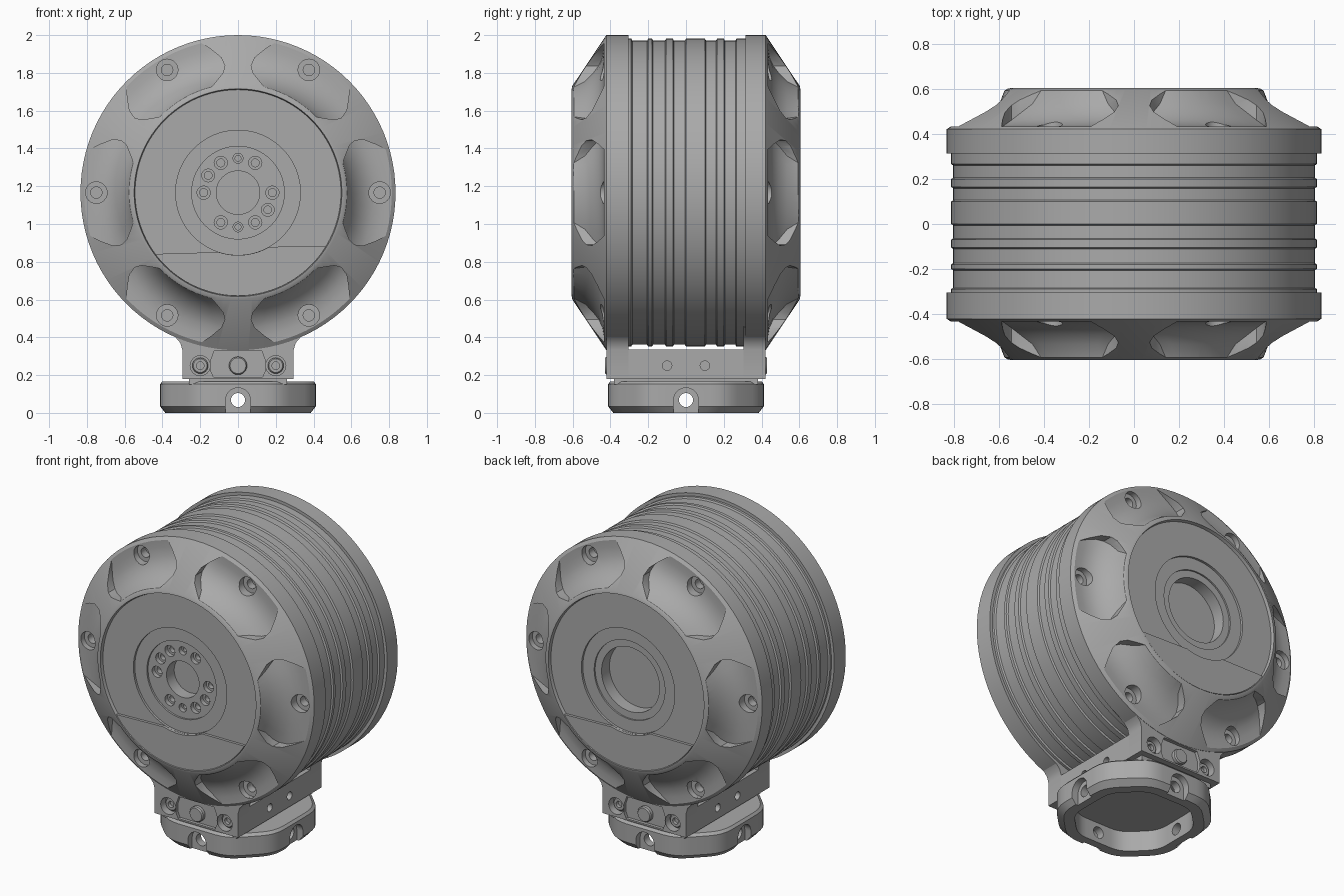
import bpy, bmesh
from math import sin, cos, pi, radians
from mathutils import Vector, Matrix

old = bpy.data.objects.get("Cube")
if old:
    bpy.data.objects.remove(old, do_unlink=True)

grey = bpy.data.materials.new("satin_grey")
grey.use_nodes = True
GREY = (0.40, 0.40, 0.40, 1)
grey.diffuse_color = GREY
grey.node_tree.nodes["Principled BSDF"].inputs["Base Color"].default_value = GREY

AXIS = 1.166  # height of the drum's axis
TURN = Matrix.Rotation(pi, 4, "Z")


def loft(bm, rings, m=Matrix()):
    rows = [[bm.verts.new(m @ Vector(p)) for p in ring] for ring in rings]
    for a, b in zip(rows, rows[1:]):
        for i in range(len(a)):
            j = (i + 1) % len(a)
            bm.faces.new((a[i], a[j], b[j], b[i]))
    bm.faces.new(rows[0])
    bm.faces.new(rows[-1])


def arc(r, a0, a1, n, cx=0, cz=0):
    return [(cx + r * cos(a0 + (a1 - a0) * i / n), cz + r * sin(a0 + (a1 - a0) * i / n))
            for i in range(n + 1)]


def lathe(bm, profile, x=0, z=AXIS, n=32, m=Matrix()):
    """Turn (radius, y) pairs about an axis along y."""
    loft(bm, [[(px, y, pz) for px, pz in arc(r, 0, 2 * pi, n, x, z)[:-1]]
              for r, y in profile], m)


def prism(bm, outline, y0, y1, m=Matrix()):
    loft(bm, [[(x, y, z) for x, z in outline] for y in (y0, y1)], m)


def finish(name, bm, smooth=True):
    bmesh.ops.recalc_face_normals(bm, faces=bm.faces)
    mesh = bpy.data.meshes.new(name)
    bm.to_mesh(mesh)
    bm.free()
    mesh.materials.append(grey)
    ob = bpy.data.objects.new(name, mesh)
    bpy.context.collection.objects.link(ob)
    return ob


def activate(ob):
    bpy.ops.object.select_all(action="DESELECT")
    ob.select_set(True)
    bpy.context.view_layer.objects.active = ob


def cut(ob, bm):
    cutter = finish("cutter", bm)
    cutter.hide_render = True
    mod = ob.modifiers.new("cut", "BOOLEAN")
    mod.operation, mod.solver, mod.object = "DIFFERENCE", "EXACT", cutter
    activate(ob)
    bpy.ops.object.modifier_apply(modifier=mod.name)
    bpy.data.objects.remove(cutter, do_unlink=True)


def smooth(ob):
    activate(ob)
    bpy.ops.object.shade_smooth_by_angle(angle=radians(28))


# Drum housing: front hub, cone, ribbed barrel, cone, back hub
front = [(.115, -.48), (.115, -.558), (.245, -.558), (.245, -.57), (.33, -.57),
         (.33, -.585), (.545, -.585), (.55, -.605), (.565, -.602), (.834, -.422),
         (.834, -.305)]
barrel = []
for y0, y1 in [(-.305, -.29), (-.2, -.18), (-.105, -.07), (0, .1), (.165, .2), (.267, .315)]:
    barrel += [(.805, y0 - .006), (.815, y0), (.815, y1), (.805, y1 + .006)]
barrel = barrel[1:-1]
back = [(.834, .315), (.834, .422), (.565, .602), (.55, .605), (.545, .585), (.33, .585),
        (.33, .57), (.25, .57), (.25, .56), (.205, .56), (.205, .48)]
bm = bmesh.new()
lathe(bm, front + barrel + back, n=96)
drum = finish("drum_housing", bm)

# Six scooped pockets on each cone, each with a counterbored screw hole
SCOOP = [(.57, .26, .612), (.60, .33, .535), (.64, .40, .49), (.675, .42, .462),
         (.72, .40, .442), (.77, .34, .435), (.815, .285, .435), (.87, .24, .435)]


def scoop(bm, m):
    n = 8
    grids = []
    for top in (False, True):
        grids.append([[bm.verts.new(m @ Vector((x, -.7 if top else -y, z)))
                       for x, z in arc(r, -a, a, n)] for r, a, y in SCOOP])
    low, high = grids
    last = len(SCOOP) - 1
    for g in grids:
        for i in range(last):
            for j in range(n):
                bm.faces.new((g[i][j], g[i][j + 1], g[i + 1][j + 1], g[i + 1][j]))
    for i in range(last):
        for j in (0, n):
            bm.faces.new((low[i][j], low[i + 1][j], high[i + 1][j], high[i][j]))
    for j in range(n):
        for i in (0, last):
            bm.faces.new((low[i][j], low[i][j + 1], high[i][j + 1], high[i][j]))


pockets, bores = bmesh.new(), bmesh.new()
for side in (Matrix(), TURN):
    for k in range(6):
        spin = side @ Matrix.Translation((0, 0, AXIS)) @ Matrix.Rotation(k * pi / 3, 4, "Y")
        scoop(pockets, spin)
        lathe(bores, [(.057, -.7), (.057, -.40), (.03, -.40), (.03, -.35)], .75, 0, 24, spin)
cut(drum, pockets)
cut(drum, bores)

# Bolt circle in the front hub
bm = bmesh.new()
for deg, r in [(0, .035), (60, .035), (120, .035), (180, .035), (240, .035), (300, .035),
               (90, .026), (270, .026), (150, .034), (330, .034)]:
    a = radians(deg)
    lathe(bm, [(r, -.6), (r, -.53), (r * .6, -.53), (r * .6, -.50)],
          .182 * cos(a), AXIS + .182 * sin(a), 20)
cut(drum, bm)
smooth(drum)

# Raised lower plate on each end face, cut round by the hub
plate = arc(.546, radians(216.5), radians(328.5), 40, 0, AXIS)
plate += arc(.331, radians(300), radians(252), 20, 0, AXIS)
for name, m in (("front_lower_plate", Matrix()), ("back_lower_plate", TURN)):
    bm = bmesh.new()
    prism(bm, plate, -.602, -.58, m)
    smooth(finish(name, bm))

# Neck: flared end brackets with screws and a locating pin, and a block between
fillet = [(.295, .18), (.295, .335), (.305, .37), (.335, .405), (.42, .455)]
flare = fillet + [(0, .5)] + [(-x, z) for x, z in reversed(fillet)]
recess = [(-.13, .19), (.13, .19), (.145, .225), (.145, .275), (.125, .33), (-.125, .33),
          (-.145, .275), (-.145, .225)]
for name, m in (("front", Matrix()), ("back", TURN)):
    bm = bmesh.new()
    prism(bm, flare, -.42, -.305, m)
    bracket = finish(name + "_neck_bracket", bm)
    bm = bmesh.new()
    prism(bm, recess, -.5, -.40, m)
    for x in (-.2, .2):
        lathe(bm, [(.053, -.5), (.053, -.37)], x, .25, 24, m)
    cut(bracket, bm)
    smooth(bracket)
    bm = bmesh.new()
    lathe(bm, [(.048, -.38), (.048, -.42), (.042, -.428)], 0, .25, 24, m)
    for x in (-.2, .2):
        lathe(bm, [(.042, -.36), (.042, -.385), (.036, -.392), (.02, -.392), (.02, -.37)],
              x, .25, 24, m)
    smooth(finish(name + "_pin_and_screws", bm))

bm = bmesh.new()
prism(bm, [(-.295, .18), (.295, .18), (.295, .335), (-.295, .335)], -.306, .306)
block = finish("neck_block", bm)
bm = bmesh.new()
quarter = Matrix.Rotation(pi / 2, 4, "Z")
for m in (quarter, quarter.inverted()):
    for x in (-.1, .1):
        lathe(bm, [(.025, -.4), (.025, -.25)], x, .25, 20, m)
cut(block, bm)
smooth(block)

bm = bmesh.new()
prism(bm, [(-.26, .15), (.26, .15), (.26, .19), (-.26, .19)], -.38, .38)
finish("neck_spacer", bm)


# Foot: hollow square with cut, rounded corners
def octagon(h, c, z, soft=.3):
    pts = []
    for k in range(4):
        rot = Matrix.Rotation(k * pi / 2, 3, "Z")
        pts += [rot @ Vector((h, h - c, z)), rot @ Vector((h - c, h, z))]
    out = []
    for i, p in enumerate(pts):
        a, b = p.lerp(pts[i - 1], soft), p.lerp(pts[(i + 1) % 8], soft)
        c1 = a + (p - a).normalized() * min((p - a).length, (p - b).length)
        a = p + (pts[i - 1] - p).normalized() * min((p - a).length, (p - b).length)
        b = p + (b - p).normalized() * (p - a).length
        for t in (0, .25, .5, .75, 1):
            out.append(a.lerp(p, t).lerp(p.lerp(b, t), t))
    return out


bm = bmesh.new()
loft(bm, [octagon(h, .2, z) for h, z in ((.385, 0), (.413, .035), (.413, .152), (.40, .167))])
foot = finish("foot", bm)
bm = bmesh.new()
loft(bm, [octagon(.32, .16, z) for z in (-.1, .13)])
cut(foot, bm)
arch = [(-.065, -.1), (.065, -.1)] + arc(.065, 0, pi, 16, 0, .068)
slots, holes = bmesh.new(), bmesh.new()
for k in range(4):
    m = Matrix.Rotation(k * pi / 2, 4, "Z")
    prism(slots, arch, -.5, -.37, m)
    lathe(holes, [(.037, -.5), (.037, -.25)], 0, .068, 24, m)
cut(foot, slots)
cut(foot, holes)
smooth(foot)
